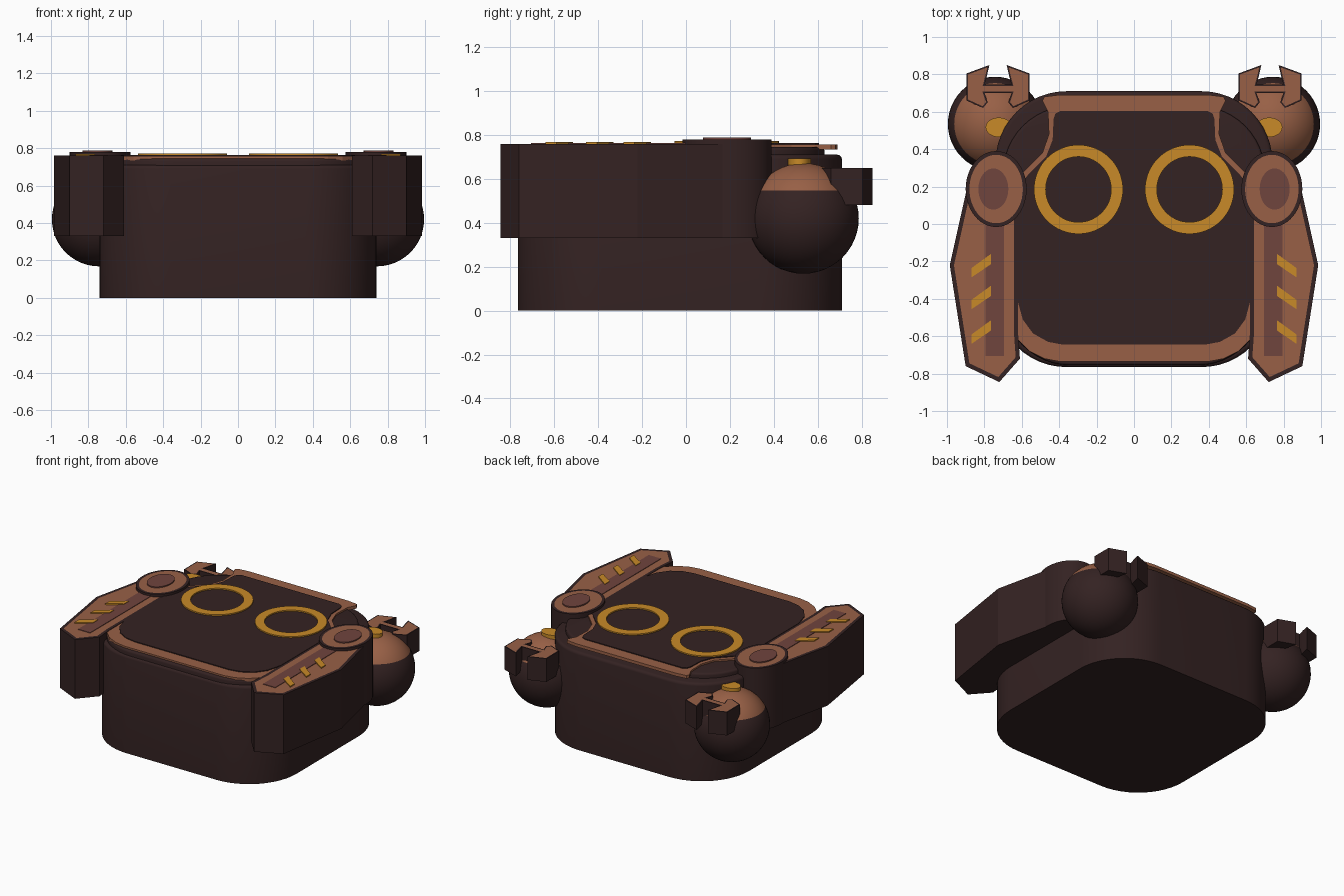
import bpy, bmesh, math

if "Cube" in bpy.data.objects:
    bpy.data.objects.remove(bpy.data.objects["Cube"])


def material(name, rgb):
    m = bpy.data.materials.new(name)
    m.diffuse_color = (*rgb, 1)
    m.use_nodes = True
    m.node_tree.nodes["Principled BSDF"].inputs["Base Color"].default_value = m.diffuse_color
    return m


DARK = material("dark brown", (0.034, 0.016, 0.016))
COPPER = material("copper", (0.314, 0.117, 0.061))
MAUVE = material("dull mauve", (0.162, 0.058, 0.048))
GOLD = material("gold", (0.578, 0.254, 0.021))


def finish(name, bm, mats, smooth=True):
    bmesh.ops.recalc_face_normals(bm, faces=bm.faces[:])
    me = bpy.data.meshes.new(name)
    bm.to_mesh(me)
    bm.free()
    for m in mats:
        me.materials.append(m)
    ob = bpy.data.objects.new(name, me)
    bpy.context.collection.objects.link(ob)
    if smooth:
        bpy.ops.object.select_all(action='DESELECT')
        ob.select_set(True)
        bpy.context.view_layer.objects.active = ob
        bpy.ops.object.shade_smooth_by_angle(angle=math.radians(35))
    return ob


def prism(name, pts, z0, z1, side, top=None, inset=0, bevel=0, smooth=True):
    """Upright prism; its top face may be inset and take a second colour."""
    bm = bmesh.new()
    base = bm.faces.new([bm.verts.new((x, y, z0)) for x, y in pts])
    ext = bmesh.ops.extrude_face_region(bm, geom=[base], use_keep_orig=True)
    bmesh.ops.translate(bm, vec=(0, 0, z1 - z0),
                        verts=[v for v in ext['geom'] if isinstance(v, bmesh.types.BMVert)])
    bmesh.ops.recalc_face_normals(bm, faces=bm.faces[:])
    cap = max(bm.faces, key=lambda f: f.calc_center_median().z)
    if bevel:
        bmesh.ops.bevel(bm, geom=list(cap.edges), offset=bevel, segments=3,
                        profile=0.5, affect='EDGES')
    elif top:
        if inset:
            bmesh.ops.inset_region(bm, faces=[cap], thickness=inset, use_even_offset=True)
        cap.material_index = 1
    return finish(name, bm, [side] + ([top] if top else []), smooth)


def ellipse(cx, cy, rx, ry, n=48):
    return [(cx + rx * math.cos(2 * math.pi * i / n),
             cy + ry * math.sin(2 * math.pi * i / n)) for i in range(n)]


def rounded_rect(hx, y0, y1, r, n=12):
    pts = []
    for k, (cx, cy) in enumerate([(hx - r, y1 - r), (r - hx, y1 - r),
                                  (r - hx, y0 + r), (hx - r, y0 + r)]):
        for i in range(n + 1):
            a = math.pi / 2 * (k + i / n)
            pts.append((cx + r * math.cos(a), cy + r * math.sin(a)))
    return pts


def both_halves(half):
    return half + [(-x, y) for x, y in reversed(half)]


def ring(name, cx, cy, r0, r1, z0, z1, mat, n=64):
    bm = bmesh.new()
    loops = []
    for r, z in ((r0, z0), (r1, z0), (r1, z1), (r0, z1)):
        loops.append([bm.verts.new((x, y, z)) for x, y in ellipse(cx, cy, r, r, n)])
    for a, b in zip(loops, loops[1:] + loops[:1]):
        for i in range(n):
            j = (i + 1) % n
            bm.faces.new((a[i], a[j], b[j], b[i]))
    return finish(name, bm, [mat])


# Main body and the raised deck
prism("body", rounded_rect(0.74, -0.765, 0.71, 0.38), 0, 0.71, DARK, bevel=0.02)
prism("deck", rounded_rect(0.70, -0.755, 0.63, 0.36), 0.69, 0.745, DARK, bevel=0.015)

# Copper face plate with a dark panel on it
plate = [(0.40, -0.735), (0.48, -0.72), (0.56, -0.68), (0.63, -0.61), (0.67, -0.5),
         (0.68, 0.2), (0.58, 0.29), (0.49, 0.38), (0.455, 0.48), (0.46, 0.6),
         (0.49, 0.66), (0.48, 0.68), (0.40, 0.69)]
panel = [(0.38, -0.645), (0.46, -0.63), (0.54, -0.585), (0.595, -0.51), (0.625, -0.40),
         (0.625, 0.2), (0.55, 0.28), (0.47, 0.36), (0.435, 0.45), (0.43, 0.56),
         (0.42, 0.59), (0.39, 0.605)]
prism("face_plate", both_halves(plate), 0.735, 0.757, COPPER, smooth=False)
prism("dark_panel", both_halves(panel), 0.75, 0.763, DARK, smooth=False)

arm = [(0.61, -0.72), (0.72, -0.845), (0.90, -0.76), (0.985, -0.22), (0.88, 0.25),
       (0.62, 0.25), (0.62, -0.58)]
claw = [(0.168, 0.805), (0.046, 0.85), (0.06, 0.79), (0.072, 0.745), (0.0, 0.735)]
claw_legs = [(0.0, 0.70), (0.072, 0.70), (0.055, 0.65), (0.08, 0.62), (0.168, 0.66)]

for s, side in ((1, "right"), (-1, "left")):
    def flip(pts):
        return [(s * x, y) for x, y in pts]

    # Gold eye ring
    ring(f"{side}_ring", s * 0.297, 0.185, 0.175, 0.238, 0.755, 0.772, GOLD)

    # Side arm with copper top, strip and slanted stripes
    prism(f"{side}_arm", flip(arm), 0.33, 0.76, DARK, COPPER, inset=0.022, smooth=False)
    strip = [(0.695, -0.705), (0.793, -0.705), (0.793, 0.05), (0.695, 0.05)]
    prism(f"{side}_arm_strip", flip(strip), 0.757, 0.764, MAUVE, smooth=False)
    for i, y in enumerate((-0.16, -0.33, -0.515)):
        stripe = [(0.765, y), (0.868, y - 0.075), (0.868, y - 0.125), (0.765, y - 0.055)]
        prism(f"{side}_stripe_{i + 1}", flip(stripe), 0.76, 0.768, GOLD, smooth=False)

    # Oval joint with a centre inlay
    prism(f"{side}_joint", ellipse(s * 0.737, 0.187, 0.163, 0.203), 0.33, 0.78,
          DARK, COPPER, inset=0.02)
    prism(f"{side}_joint_inlay", ellipse(s * 0.752, 0.187, 0.08, 0.11), 0.775, 0.788, MAUVE)

    # Ball hand with a copper cap and gold button
    bm = bmesh.new()
    bmesh.ops.create_uvsphere(bm, u_segments=48, v_segments=24, radius=0.252)
    bmesh.ops.translate(bm, vec=(s * 0.743, 0.535, 0.42), verts=bm.verts[:])
    for f in bm.faces:
        f.material_index = int(f.calc_center_median().z > 0.546)
    finish(f"{side}_ball", bm, [DARK, COPPER])
    prism(f"{side}_button", ellipse(s * 0.723, 0.517, 0.07, 0.052), 0.64, 0.692, GOLD)

    # Two-pronged claw
    pts = claw[:-1] + [(-x, y) for x, y in reversed(claw[:-1])]
    pts += [(-x, y) for x, y in reversed(claw_legs[1:])] + claw_legs[1:]
    prism(f"{side}_claw", [(s * (0.727 + x), y) for x, y in pts], 0.48, 0.65,
          DARK, COPPER, inset=0.008, smooth=False)
